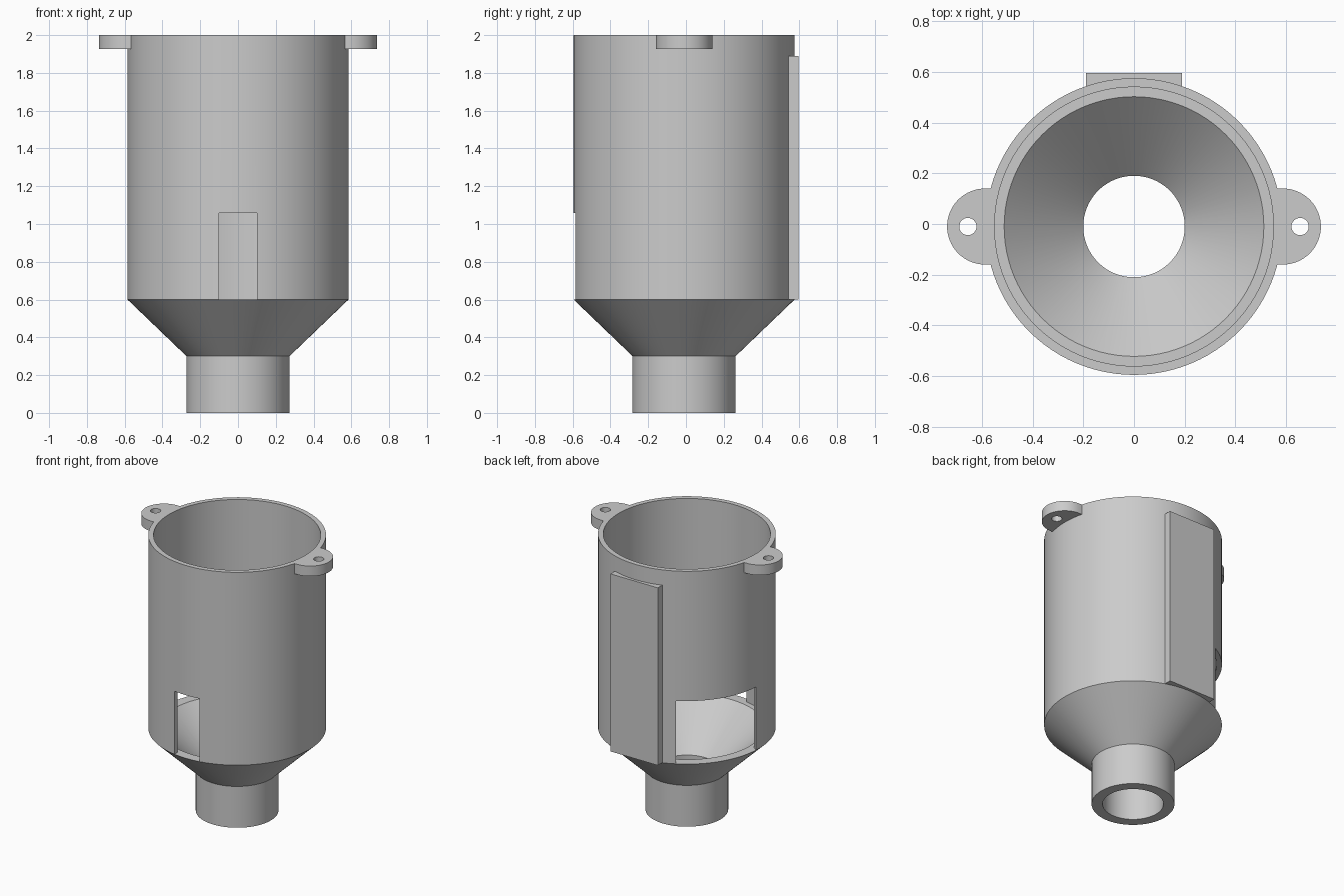
import bpy, bmesh
from math import sin, cos, pi, radians, sqrt
from mathutils import Matrix

cube = bpy.data.objects.get("Cube")
if cube:
    bpy.data.objects.remove(cube, do_unlink=True)

CY = -0.01                  # axis of the body in y
R_OUT, R_BORE = 0.585, 0.55
Z_TUBE, Z_FLOOR, Z_TOP = 0.30, 0.60, 2.0
Z_OPENING = 1.058

grey = bpy.data.materials.new("plain grey")
grey.use_nodes = True
grey.diffuse_color = (0.6, 0.6, 0.6, 1)
grey.node_tree.nodes["Principled BSDF"].inputs["Base Color"].default_value = (0.6, 0.6, 0.6, 1)


def finish(name, bm):
    """Turn a bmesh into a grey object."""
    bmesh.ops.recalc_face_normals(bm, faces=bm.faces)
    mesh = bpy.data.meshes.new(name)
    bm.to_mesh(mesh)
    bm.free()
    mesh.materials.append(grey)
    obj = bpy.data.objects.new(name, mesh)
    bpy.context.collection.objects.link(obj)
    return obj


def lathe(name, profile, steps=96):
    """Revolve a closed (radius, z) profile about the body axis."""
    bm = bmesh.new()
    verts = [bm.verts.new((r, CY, z)) for r, z in profile]
    edges = [bm.edges.new((v, verts[i - 1])) for i, v in enumerate(verts)]
    bmesh.ops.spin(bm, geom=verts + edges, cent=(0, CY, 0), axis=(0, 0, 1),
                   angle=2 * pi, steps=steps, use_merge=True)
    bmesh.ops.remove_doubles(bm, verts=bm.verts, dist=1e-5)
    return finish(name, bm)


def prism(name, outline, z0, z1):
    """Extrude an (x, y) outline, given relative to the body axis."""
    bm = bmesh.new()
    face = bm.faces.new([bm.verts.new((x, y + CY, z0)) for x, y in outline])
    new = bmesh.ops.extrude_face_region(bm, geom=[face])["geom"]
    bmesh.ops.translate(bm, vec=(0, 0, z1 - z0),
                        verts=[g for g in new if isinstance(g, bmesh.types.BMVert)])
    return finish(name, bm)


def arc(cx, r, a0, a1, n):
    return [(cx + r * cos(a0 + (a1 - a0) * i / n), r * sin(a0 + (a1 - a0) * i / n))
            for i in range(n + 1)]


def cut(obj, cutter):
    """Subtract the cutter, then discard it."""
    cutter.hide_render = True
    mod = obj.modifiers.new("cut", "BOOLEAN")
    mod.operation = "DIFFERENCE"
    mod.solver = "EXACT"
    mod.object = cutter
    bpy.context.view_layer.objects.active = obj
    bpy.ops.object.modifier_apply(modifier=mod.name)
    bpy.data.objects.remove(cutter, do_unlink=True)


def opening(width, direction):
    """Box cutter that leaves the axis in the given direction (degrees)."""
    w = width / 2
    box = prism("opening_cutter", [(0.2, -w), (0.9, -w), (0.9, w), (0.2, w)], Z_FLOOR, Z_OPENING)
    to_axis = Matrix.Translation((0, CY, 0))
    box.data.transform(to_axis @ Matrix.Rotation(radians(direction), 4, "Z") @ to_axis.inverted())
    return box


# Hollow body: outlet tube, funnel and cylinder in one profile
body = lathe("funnel_body", [
    (0.2, 0), (0.2725, 0), (0.2725, Z_TUBE), (R_OUT, Z_FLOOR), (R_OUT, Z_TOP),
    (R_BORE, Z_TOP), (R_BORE, Z_FLOOR), (0.512, Z_FLOOR), (0.2, Z_TUBE)])

# Narrow front slot and wide side window
cut(body, opening(0.2, -90))
cut(body, opening(0.57, 147))

# Flat mounting plate on the back, curved to the wall inside
half, r_in = 0.19, 0.57
a = pi / 2 - sqrt(half ** 2 / (r_in ** 2 - half ** 2))
plate_y = 0.595 - CY
inner = [(half - 2 * half * i / 16, sqrt(r_in ** 2 - (half - 2 * half * i / 16) ** 2))
         for i in range(17)]
plate = prism("back_plate", inner + [(-half, plate_y), (half, plate_y)], Z_FLOOR, 1.889)

# Rounded screw tabs at the rim
tabs = []
for side, sign in (("left", 1), ("right", -1)):
    outline = [(0.56, -0.15)] + arc(0.587, 0.15, -pi / 2, pi / 2, 32) + [(0.56, 0.15)]
    hole = arc(0.655, 0.034, 0, 2 * pi, 32)[:-1]
    tab = prism(side + "_screw_tab", [(sign * x, y) for x, y in outline], 1.926, Z_TOP)
    cut(tab, prism("hole_cutter", [(sign * x, y) for x, y in hole], 1.8, 2.1))
    tabs.append(tab)

# Smooth round walls, crisp edges
bpy.ops.object.select_all(action="DESELECT")
for obj in [body, plate] + tabs:
    obj.select_set(True)
bpy.context.view_layer.objects.active = body
bpy.ops.object.shade_smooth_by_angle(angle=radians(30))
